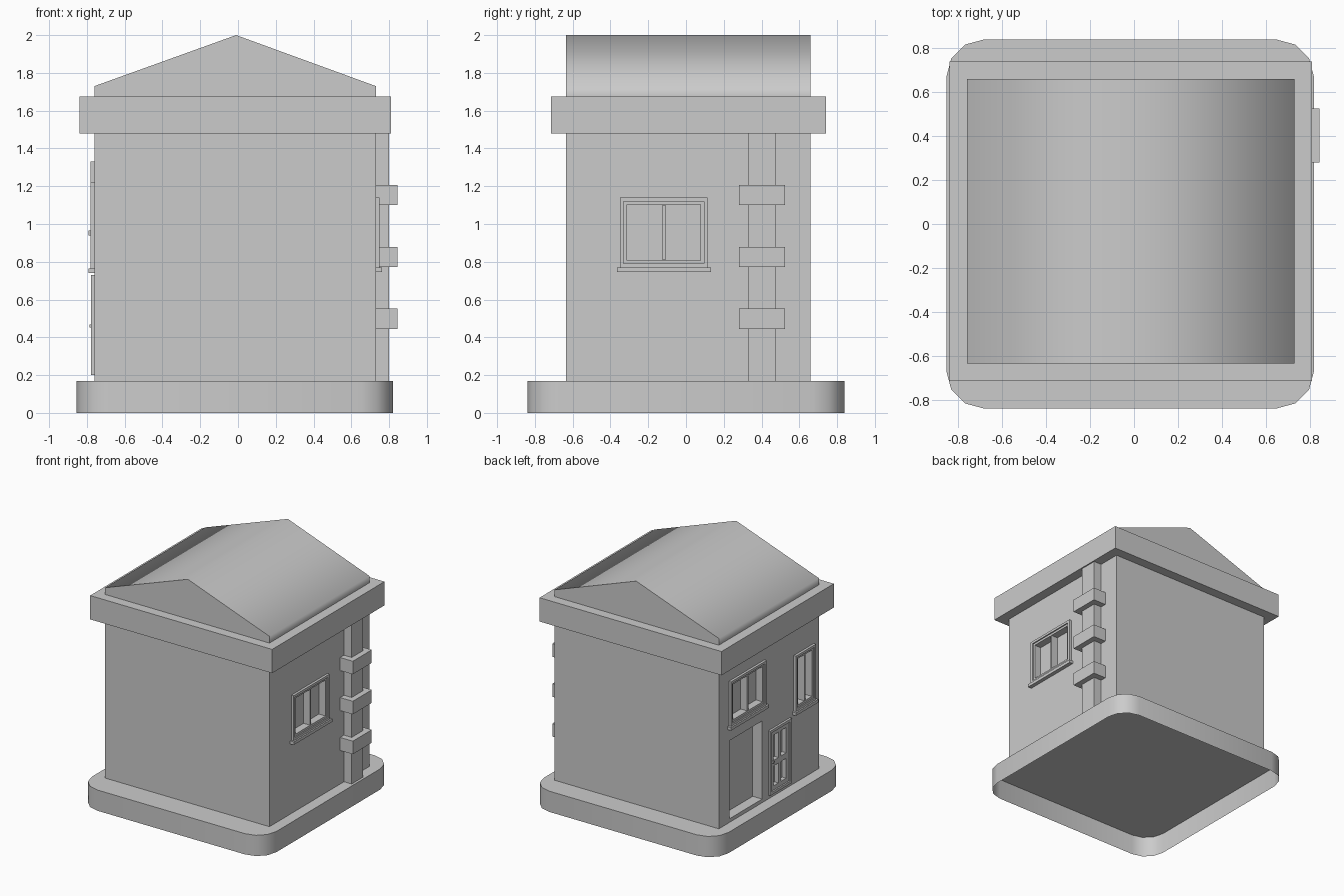
import bpy, bmesh, math
from mathutils import Vector

if "Cube" in bpy.data.objects:
    bpy.data.objects.remove(bpy.data.objects["Cube"])

XL, XR = -0.76, 0.73      # side walls
Y0, Y1 = -0.635, 0.66     # front and back walls


def finish(name, bm, smooth=None):
    bmesh.ops.recalc_face_normals(bm, faces=bm.faces)
    me = bpy.data.meshes.new(name)
    bm.to_mesh(me)
    bm.free()
    ob = bpy.data.objects.new(name, me)
    bpy.context.collection.objects.link(ob)
    if smooth:
        bpy.ops.object.select_all(action='DESELECT')
        ob.select_set(True)
        bpy.context.view_layer.objects.active = ob
        bpy.ops.object.shade_smooth_by_angle(angle=math.radians(smooth))
    return ob


def boxes(name, specs):
    """One object from boxes given as (x0, x1, y0, y1, z0, z1)."""
    bm = bmesh.new()
    for x0, x1, y0, y1, z0, z1 in specs:
        for v in bmesh.ops.create_cube(bm, size=1)['verts']:
            v.co = Vector((x0 if v.co.x < 0 else x1,
                           y0 if v.co.y < 0 else y1,
                           z0 if v.co.z < 0 else z1))
    return finish(name, bm)


def extrude(name, pts, offset, open_base=False, smooth=None):
    bm = bmesh.new()
    base = bm.faces.new([bm.verts.new(p) for p in pts])
    if open_base:
        # faces-only extrusion drops the starting face
        geom = bmesh.ops.extrude_face_region(bm, geom=[base])['geom']
        if base.is_valid:
            bm.faces.remove(base)
    else:
        geom = bmesh.ops.extrude_face_region(bm, geom=[base], use_keep_orig=True)['geom']
    bmesh.ops.translate(bm, vec=offset, verts=[g for g in geom if isinstance(g, bmesh.types.BMVert)])
    return finish(name, bm, smooth)


def side_x(side, a, b):
    """x range from distances a, b outward of the chosen side wall."""
    w = XR if side > 0 else XL
    return tuple(sorted((w + side * a, w + side * b)))


def ring(side, a, b, y0, y1, z0, z1, t):
    xs = side_x(side, a, b)
    return [(*xs, y0, y0 + t, z0, z1), (*xs, y1 - t, y1, z0, z1),
            (*xs, y0 + t, y1 - t, z0, z0 + t), (*xs, y0 + t, y1 - t, z1 - t, z1)]


openings = []


def window(name, side, y0, y1, z0, z1):
    f = 0.02
    boxes(name + "_frame", ring(side, -0.01, 0.02, y0, y1, z0, z1, f))
    mid = (y0 + y1) / 2
    bars = ring(side, -0.05, 0.01, y0 + f, y1 - f, z0 + f, z1 - f, 0.018)
    bars.append((*side_x(side, -0.05, 0.01), mid - 0.008, mid + 0.008, z0 + 2 * f, z1 - 2 * f))
    boxes(name + "_casement", bars)
    boxes(name + "_sill", [(*side_x(side, -0.005, 0.032), y0 - 0.016, y1 + 0.018, z0 - 0.025, z0)])
    openings.append((*side_x(side, -0.05, 0.05), y0 + 0.01, y1 - 0.01, z0 + 0.01, z1 - 0.01))


# Base plinth: rounded shell, open underneath
r, plan = 0.17, []
for i, (cx, cy) in enumerate([(0.65, 0.67), (-0.685, 0.67), (-0.685, -0.67), (0.65, -0.67)]):
    for k in range(4):
        a = math.radians(90 * i + 30 * k)
        plan.append((cx + r * math.cos(a), cy + r * math.sin(a), 0))
extrude("base_plinth", plan, (0, 0, 0.17), open_base=True, smooth=35)

# Windows: one on the right wall, two on the left wall
window("right_window", 1, -0.35, 0.115, 0.77, 1.14)
window("left_wide_window", -1, 0.07, 0.53, 0.965, 1.33)
window("left_narrow_window", -1, -0.57, -0.31, 0.765, 1.22)

# Panelled door with surround, rails and knob
dy0, dy1, dz0, dz1 = -0.26, 0.02, 0.20, 0.73
boxes("door_frame", ring(-1, -0.01, 0.018, dy0, dy1, dz0, dz1, 0.022))
rails = ring(-1, -0.03, 0.006, dy0 + 0.022, dy1 - 0.022, dz0 + 0.022, dz1 - 0.022, 0.035)
dm = (dy0 + dy1) / 2
inner = side_x(-1, -0.03, 0.006)
rails += [(*inner, dm - 0.018, dm + 0.018, dz0 + 0.05, dz1 - 0.05),
          (*inner, dy0 + 0.05, dy1 - 0.05, 0.42, 0.465)]
boxes("door_rails", rails)
boxes("door_knob", [(*side_x(-1, 0, 0.025), dy1 - 0.05, dy1 - 0.035, 0.452, 0.468)])
openings.append((*side_x(-1, -0.03, 0.05), dy0 + 0.01, dy1 - 0.01, dz0 + 0.01, dz1 - 0.01))

# Recessed wide doorway
openings.append((*side_x(-1, -0.085, 0.05), 0.10, 0.52, 0.20, 0.84))

# Walls with the openings cut out
walls = boxes("walls", [(XL, XR, Y0, Y1, 0.17, 1.48)])
cutter = boxes("opening_cutter", openings)
cutter.hide_render = True
mod = walls.modifiers.new("openings", 'BOOLEAN')
mod.operation, mod.object, mod.solver = 'DIFFERENCE', cutter, 'EXACT'
bpy.context.view_layer.objects.active = walls
bpy.ops.object.modifier_apply(modifier=mod.name)
bpy.data.objects.remove(cutter)

# Cornice slab
boxes("cornice", [(-0.84, 0.81, -0.715, 0.74, 1.48, 1.675)])

# Gable roof
gable = [(XL, 1.675), (XR, 1.675), (XR, 1.73), (-0.01, 2.0), (XL, 1.73)]
extrude("roof", [(x, Y0, z) for x, z in gable], (0, Y1 - Y0, 0), smooth=80)

# Pilaster with three blocks on the right wall
boxes("pilaster", [(XR, 0.80, 0.33, 0.475, 0.17, 1.48)])
boxes("pilaster_blocks", [(XR, 0.845, 0.28, 0.525, z, z + 0.107) for z in (0.445, 0.772, 1.10)])
